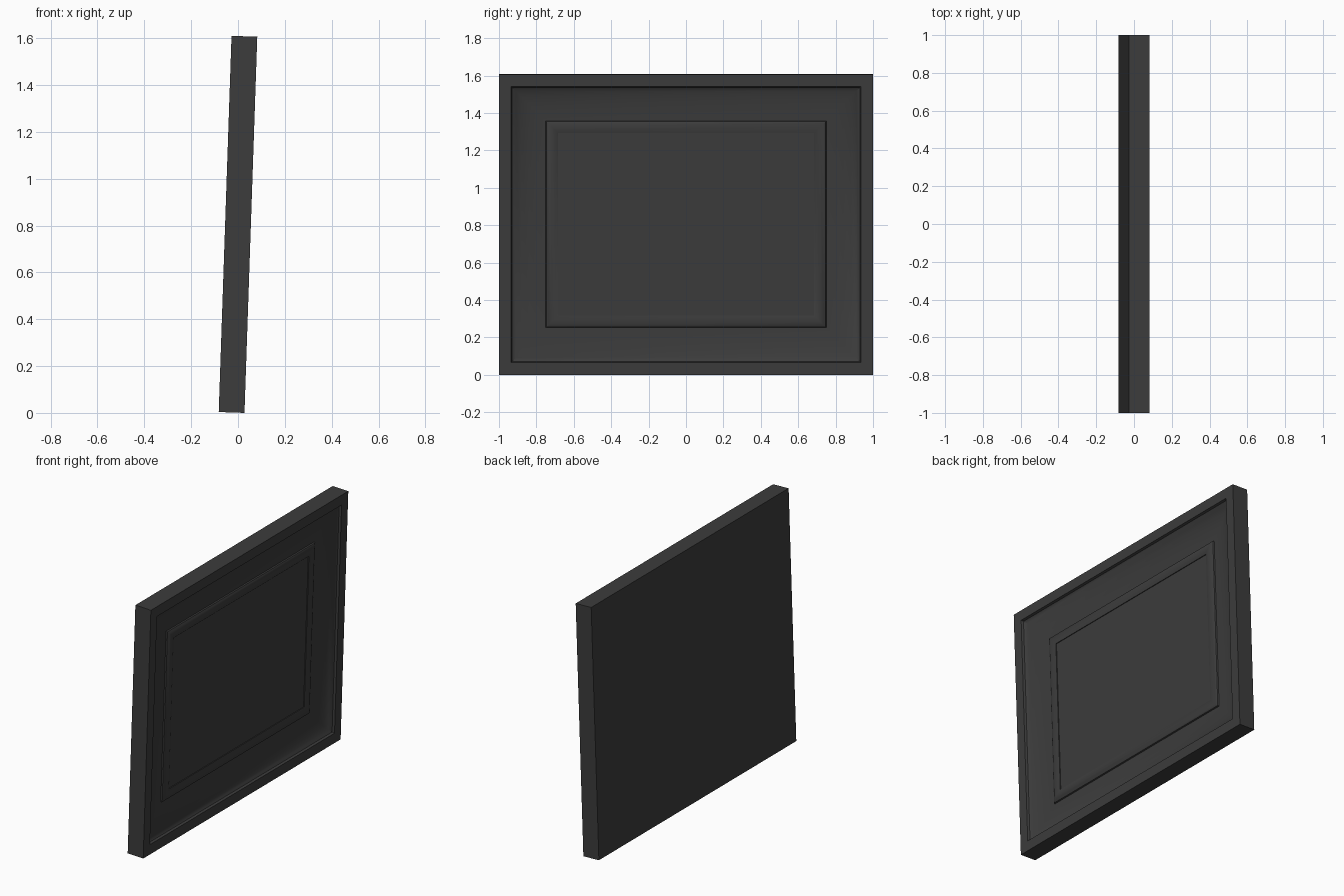
import bpy, bmesh, math
from mathutils import Matrix, Vector

cube = bpy.data.objects.get("Cube")
if cube:
    bpy.data.objects.remove(cube, do_unlink=True)

WIDTH, HEIGHT, DEPTH = 2.0, 1.607, 0.11
OPENING = 0.315
TILT = 0.034

charcoal = bpy.data.materials.new("charcoal")
charcoal.use_nodes = True
colour = (0.045, 0.045, 0.045, 1)
charcoal.diffuse_color = colour
charcoal.node_tree.nodes["Principled BSDF"].inputs["Base Color"].default_value = colour

# Lean the whole piece towards +x and stand it on the ground
lift = (HEIGHT * math.cos(TILT) + DEPTH * math.sin(TILT)) / 2
lean = Matrix.Translation((0, 0, lift)) @ Matrix.Rotation(TILT, 4, "Y")


def finish(name, bm):
    bmesh.ops.recalc_face_normals(bm, faces=bm.faces)
    bmesh.ops.transform(bm, matrix=lean, verts=bm.verts)
    mesh = bpy.data.meshes.new(name)
    bm.to_mesh(mesh)
    bm.free()
    mesh.materials.append(charcoal)
    obj = bpy.data.objects.new(name, mesh)
    bpy.context.collection.objects.link(obj)
    bpy.ops.object.select_all(action="DESELECT")
    obj.select_set(True)
    bpy.context.view_layer.objects.active = obj
    bpy.ops.object.shade_smooth_by_angle(angle=math.radians(35))


def ring(bm, inset, depth):
    y, z = WIDTH / 2 - inset, HEIGHT / 2 - inset
    corners = [(-y, -z), (y, -z), (y, z), (-y, z)]
    return [bm.verts.new((depth - DEPTH / 2, a, b)) for a, b in corners]


# Mitred moulding: rim, hollow cove, then a rounded bead, as (inset, depth)
profile = [
    (0, 0), (0, DEPTH), (0.065, DEPTH),
    (0.07, 0.096), (0.09, 0.083), (0.12, 0.071), (0.16, 0.061), (0.2, 0.055), (0.25, 0.051),
    (0.253, 0.059), (0.265, 0.066), (0.282, 0.069), (0.3, 0.067), (OPENING, 0.062),
    (OPENING, 0),
]
bm = bmesh.new()
rings = [ring(bm, *p) for p in profile]
for a, b in zip(rings, rings[1:] + rings[:1]):
    for i in range(4):
        j = (i + 1) % 4
        bm.faces.new((a[i], a[j], b[j], b[i]))
finish("frame_moulding", bm)

# Flat panel filling the opening, flush with the back
bm = bmesh.new()
thick = 0.057
size = Vector((thick, WIDTH - 2 * OPENING, HEIGHT - 2 * OPENING))
bmesh.ops.create_cube(bm, size=1, matrix=Matrix.Translation(((thick - DEPTH) / 2, 0, 0)) @ Matrix.Diagonal(size).to_4x4())
finish("picture_panel", bm)
